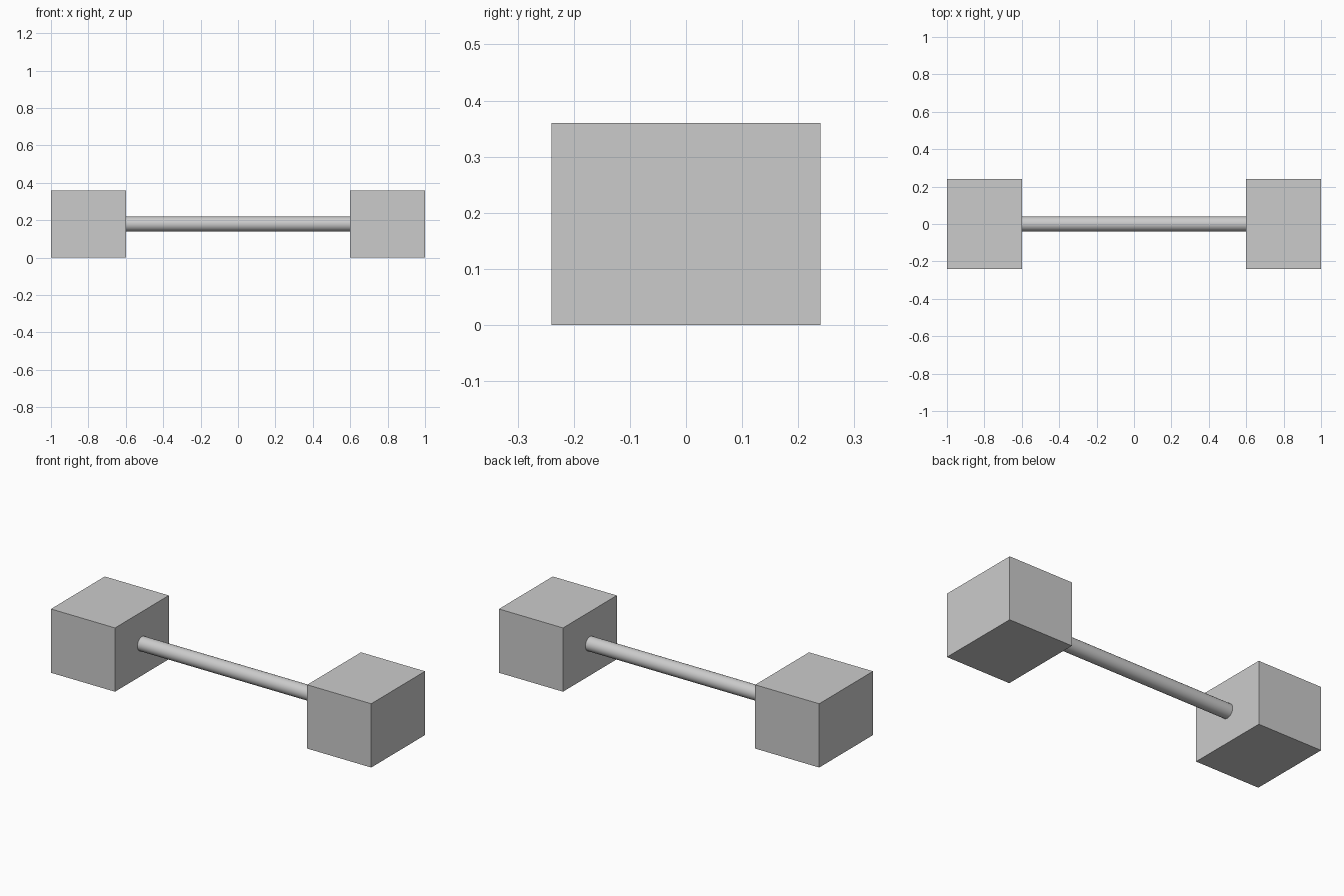
import bpy
from math import radians

if "Cube" in bpy.data.objects:
    bpy.data.objects.remove(bpy.data.objects["Cube"])

BLOCK = (0.40, 0.48, 0.36)   # size of each end block
MID_Z = BLOCK[2] / 2
BAR_LENGTH = 1.2
BAR_RADIUS = 0.04


def add_block(name, x):
    bpy.ops.mesh.primitive_cube_add(size=1, location=(x, 0, MID_Z))
    block = bpy.context.object
    block.name = name
    block.scale = BLOCK
    bpy.ops.object.transform_apply(location=False, rotation=False, scale=True)


# End blocks
for name, side in (("left_block", -1), ("right_block", 1)):
    add_block(name, side * (BAR_LENGTH + BLOCK[0]) / 2)

# Round bar joining the blocks
bpy.ops.mesh.primitive_cylinder_add(vertices=32, radius=BAR_RADIUS, depth=BAR_LENGTH,
                                    location=(0, 0, MID_Z), rotation=(0, radians(90), 0))
bar = bpy.context.object
bar.name = "connecting_bar"
bpy.ops.object.shade_smooth_by_angle(angle=radians(30))
